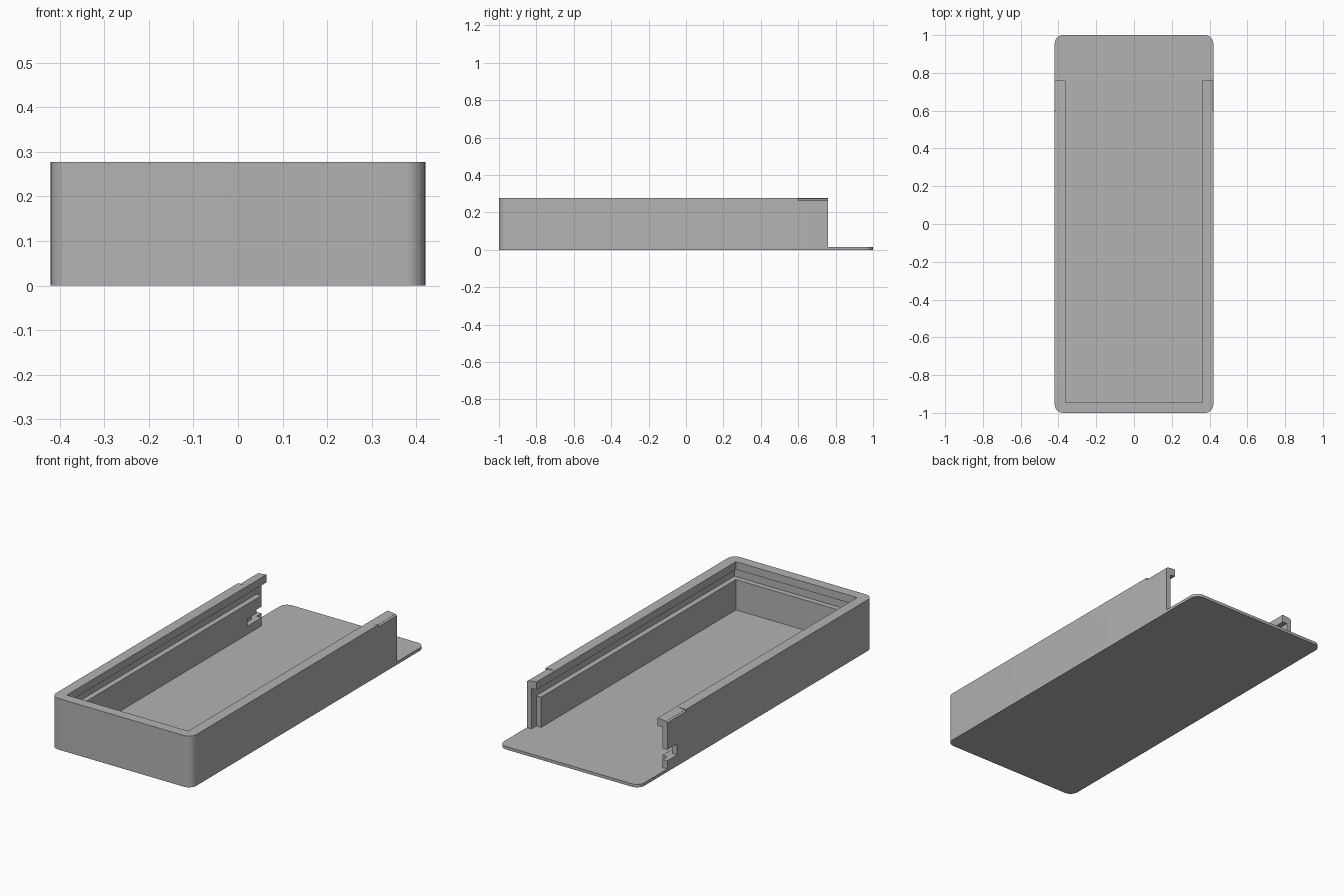
import bpy
import bmesh
from math import cos, sin, pi

if "Cube" in bpy.data.objects:
    bpy.data.objects.remove(bpy.data.objects["Cube"], do_unlink=True)

W, BACK, WALL_END = 0.42, 1.0, 0.76     # half width, half length, open end of walls
FLOOR, TOP = 0.016, 0.277               # floor thickness, rim height
LIP, GROOVE = 0.363, 0.392              # inner half widths
LEDGE_Z, LIP_Z = 0.18, 0.235            # groove bottom and top
RADIUS = 0.045

grey = bpy.data.materials.new("plain_grey")
grey.use_nodes = True
colour = (0.45, 0.45, 0.45, 1)
grey.diffuse_color = colour
grey.node_tree.nodes["Principled BSDF"].inputs["Base Color"].default_value = colour


def prism(name, outline, depth):
    """Extrude a closed outline of 3D points along the depth vector."""
    bm = bmesh.new()
    face = bm.faces.new([bm.verts.new(p) for p in outline])
    new = bmesh.ops.extrude_face_region(bm, geom=[face])["geom"]
    bmesh.ops.translate(bm, vec=depth,
                        verts=[v for v in new if isinstance(v, bmesh.types.BMVert)])
    bmesh.ops.recalc_face_normals(bm, faces=bm.faces)
    mesh = bpy.data.meshes.new(name)
    bm.to_mesh(mesh)
    bm.free()
    mesh.materials.append(grey)
    obj = bpy.data.objects.new(name, mesh)
    bpy.context.collection.objects.link(obj)
    return obj


def box(name, x0, x1, y0, y1, z0, z1):
    base = [(x0, y0, z0), (x1, y0, z0), (x1, y1, z0), (x0, y1, z0)]
    return prism(name, base, (0, 0, z1 - z0))


def arc(cx, cy, start, z):
    steps = 8
    return [(cx + RADIUS * cos(start + i * pi / 2 / steps),
             cy + RADIUS * sin(start + i * pi / 2 / steps), z) for i in range(steps + 1)]


def cut(target, cutter):
    cutter.hide_render = True
    mod = target.modifiers.new("cut", "BOOLEAN")
    mod.operation, mod.solver, mod.object = "DIFFERENCE", "EXACT", cutter
    bpy.context.view_layer.objects.active = target
    bpy.ops.object.modifier_apply(modifier=mod.name)
    bpy.data.objects.remove(cutter, do_unlink=True)


def smooth(obj):
    bpy.ops.object.select_all(action="DESELECT")
    obj.select_set(True)
    bpy.context.view_layer.objects.active = obj
    bpy.ops.object.shade_smooth_by_angle(angle=pi / 6)


cx, cy = W - RADIUS, BACK - RADIUS

# Floor plate with four rounded corners
floor = prism("floor_plate",
              arc(cx, cy, 0, 0) + arc(-cx, cy, pi / 2, 0)
              + arc(-cx, -cy, pi, 0) + arc(cx, -cy, 1.5 * pi, 0), (0, 0, FLOOR))

# Walls on three sides, rounded at the front and open at the back
walls = prism("walls",
              arc(-cx, -cy, pi, FLOOR) + arc(cx, -cy, 1.5 * pi, FLOOR)
              + [(W, WALL_END, FLOOR), (-W, WALL_END, FLOOR)], (0, 0, TOP - FLOOR))

# Main opening, then the sliding-lid groove under the lip
cut(walls, box("opening_cutter", -LIP, LIP, -0.945, 1.2, -0.1, 0.5))
cut(walls, box("groove_cutter", -GROOVE, GROOVE, -0.974, 1.2, LEDGE_Z, LIP_Z))

# Inner rails stop short of the wall ends
for side in (-1, 1):
    xs = sorted((side * 0.3, side * GROOVE))
    cut(walls, box("rail_end_cutter", *xs, 0.72, 1.2, -0.1, LIP_Z))

# Latch slot at the end of one wall: longer in the rail, shorter outside
cut(walls, box("rail_slot_cutter", -GROOVE, -0.3, 0.6, 1.2, 0.06, 0.1))
cut(walls, box("latch_slot_cutter", -0.5, -0.3, 0.675, 1.2, 0.06, 0.12))

# Eased outer shoulders on the rim near the open end
for side in (-1, 1):
    section = [(0.37, TOP), (0.412, 0.272), (0.43, 0.256), (0.43, 0.3), (0.37, 0.3)]
    cut(walls, prism("shoulder_cutter",
                     [(side * x, 0.6, z) for x, z in section], (0, 0.4, 0)))

smooth(floor)
smooth(walls)
